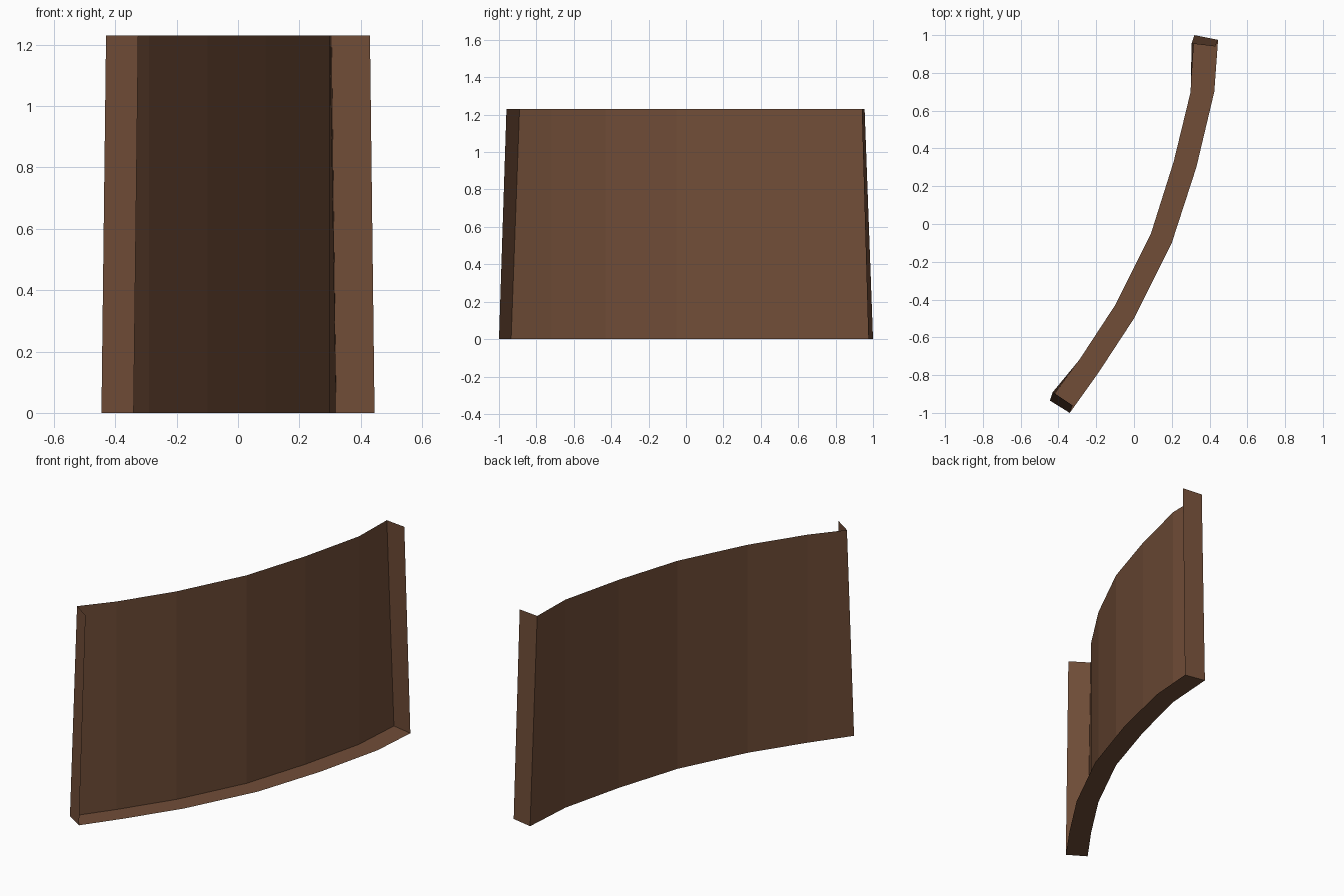
import bpy
import bmesh

if "Cube" in bpy.data.objects:
    bpy.data.objects.remove(bpy.data.objects["Cube"], do_unlink=True)

HEIGHT = 1.23

brown = bpy.data.materials.new("brown")
COLOUR = (0.165, 0.075, 0.039, 1)
brown.diffuse_color = COLOUR
brown.use_nodes = True
shader = brown.node_tree.nodes["Principled BSDF"]
shader.inputs["Base Color"].default_value = COLOUR
shader.inputs["Roughness"].default_value = 0.9

# Plan of the curved panel, front to back: wall side and open side
wall_line = [(-0.445, -0.935), (-0.29, -0.72), (-0.10, -0.43), (0.09, -0.05),
             (0.21, 0.33), (0.30, 0.70), (0.32, 1.0)]
open_line = [(-0.34, -1.0), (-0.19, -0.79), (0.0, -0.50), (0.20, -0.10),
             (0.33, 0.30), (0.425, 0.70), (0.445, 0.975)]

# The ends lean inward toward the top
wall_top = [(-0.43, -0.89)] + wall_line[1:-1] + [(0.305, 0.955)]
front_top, back_top = (-0.325, -0.96), (0.43, 0.94)


def at(points, z):
    return [(x, y, z) for x, y in points]


def strip(name, lower, upper):
    """Flat-shaded sheet joining two rows of points."""
    bm = bmesh.new()
    a = [bm.verts.new(p) for p in lower]
    b = [bm.verts.new(p) for p in upper]
    for i in range(len(a) - 1):
        bm.faces.new((a[i], a[i + 1], b[i + 1], b[i]))
    mesh = bpy.data.meshes.new(name)
    bm.to_mesh(mesh)
    bm.free()
    mesh.materials.append(brown)
    obj = bpy.data.objects.new(name, mesh)
    bpy.context.collection.objects.link(obj)


# Curved wall, open on its other side and at the top
strip("curved_wall", at(wall_top, HEIGHT), at(wall_line, 0))

# Bottom ledge
strip("bottom_ledge", at(wall_line, 0), at(open_line, 0))

# End flanges
strip("front_flange", at([wall_line[0], open_line[0]], 0),
      at([wall_top[0], front_top], HEIGHT))
strip("back_flange", at([open_line[-1], wall_line[-1]], 0),
      at([back_top, wall_top[-1]], HEIGHT))
